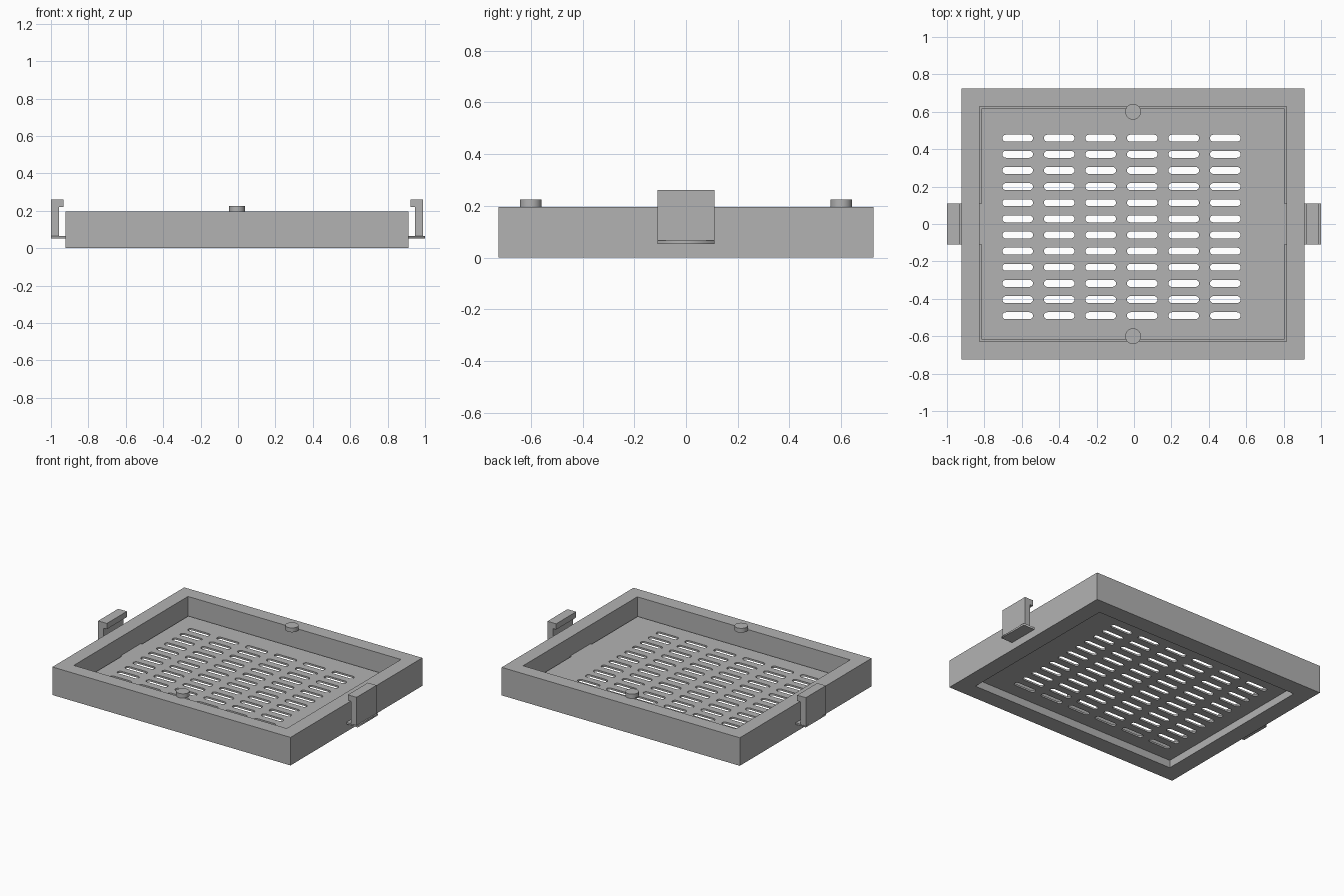
import bpy, bmesh, math

if "Cube" in bpy.data.objects:
    bpy.data.objects.remove(bpy.data.objects["Cube"], do_unlink=True)

GREY = (0.448, 0.448, 0.448, 1)
grey = bpy.data.materials.new("plain grey")
grey.use_nodes = True
grey.diffuse_color = GREY
grey.node_tree.nodes["Principled BSDF"].inputs["Base Color"].default_value = GREY

CX = -0.005                      # centre of the frame in x
HALF_X, HALF_Y = 0.917, 0.725    # frame half sizes
SHELF, FLOOR = 0.053, 0.065      # bottom and top of the floor plate
TAB = 0.11                       # half width of the clips


def finish(bm, name):
    bmesh.ops.remove_doubles(bm, verts=bm.verts, dist=0.0001)
    bmesh.ops.recalc_face_normals(bm, faces=bm.faces)
    mesh = bpy.data.meshes.new(name)
    bm.to_mesh(mesh)
    bm.free()
    mesh.materials.append(grey)
    obj = bpy.data.objects.new(name, mesh)
    bpy.context.collection.objects.link(obj)
    return obj


def slot_outline(cx, cy, half_len, radius, steps=8):
    points = []
    for side, start in ((1, -math.pi / 2), (-1, math.pi / 2)):
        for i in range(steps + 1):
            a = start + math.pi * i / steps
            points.append((cx + side * (half_len - radius) + radius * math.cos(a),
                           cy + radius * math.sin(a)))
    return points


# Frame: a stepped profile (inset, height) swept round a rectangle
profile = [(0, 0), (0, 0.195), (0.097, 0.195), (0.097, SHELF), (0.117, SHELF), (0.117, 0)]
bm = bmesh.new()
rings = []
for sx, sy in ((1, 1), (-1, 1), (-1, -1), (1, -1)):
    rings.append([bm.verts.new((CX + sx * (HALF_X - d), sy * (HALF_Y - d), z))
                  for d, z in profile])
n = len(profile)
for k in range(4):
    a, b = rings[k], rings[(k + 1) % 4]
    for i in range(n):
        j = (i + 1) % n
        bm.faces.new((a[i], b[i], b[j], a[j]))
finish(bm, "frame")

# Floor plate: outline with side tabs and a grid of rounded slots
px, py = 0.81, 0.618
outline = [(CX - px, -py), (CX + px, -py), (CX + px, -TAB), (1, -TAB), (1, TAB),
           (CX + px, TAB), (CX + px, py), (CX - px, py), (CX - px, TAB),
           (-1, TAB), (-1, -TAB), (CX - px, -TAB)]
loops = [outline]
for col in range(6):
    for row in range(12):
        loops.append(slot_outline(-0.622 + 0.222 * col, 0.459 - 0.0863 * row, 0.082, 0.0185))
curve = bpy.data.curves.new("plate_outline", 'CURVE')
curve.dimensions = '2D'
curve.fill_mode = 'BOTH'
curve.extrude = (FLOOR - SHELF) / 2
for loop in loops:
    spline = curve.splines.new('POLY')
    spline.points.add(len(loop) - 1)
    for point, (x, y) in zip(spline.points, loop):
        point.co = (x, y, 0, 1)
    spline.use_cyclic_u = True
temp = bpy.data.objects.new("plate_outline", curve)
bpy.context.collection.objects.link(temp)
bpy.context.view_layer.update()
bm = bmesh.new()
bm.from_mesh(temp.evaluated_get(bpy.context.evaluated_depsgraph_get()).to_mesh())
bmesh.ops.translate(bm, verts=bm.verts, vec=(0, 0, (SHELF + FLOOR) / 2))
bpy.data.objects.remove(temp, do_unlink=True)
finish(bm, "slotted_floor_plate")

# Side clips: upright with an inward hook
for name, side, outer in (("left_clip", 1, 0.99), ("right_clip", -1, 1.0)):
    hook = [(0, FLOOR - 0.005), (0, 0.26), (0.067, 0.26), (0.067, 0.22),
            (0.043, 0.22), (0.043, FLOOR - 0.005)]
    bm = bmesh.new()
    face = bm.faces.new([bm.verts.new((side * (outer - d), -TAB, z)) for d, z in hook])
    new = bmesh.ops.extrude_face_region(bm, geom=[face])["geom"]
    bmesh.ops.translate(bm, verts=[v for v in new if isinstance(v, bmesh.types.BMVert)],
                        vec=(0, 2 * TAB, 0))
    finish(bm, name)

# Round stops on the front and back rails
for name, y in (("front_stop", -0.6), ("back_stop", 0.6)):
    bpy.ops.mesh.primitive_cylinder_add(vertices=40, radius=0.042, depth=0.03,
                                        location=(CX, y, 0.21))
    stop = bpy.context.object
    stop.name = name
    stop.data.materials.append(grey)
    bpy.ops.object.shade_smooth_by_angle()
